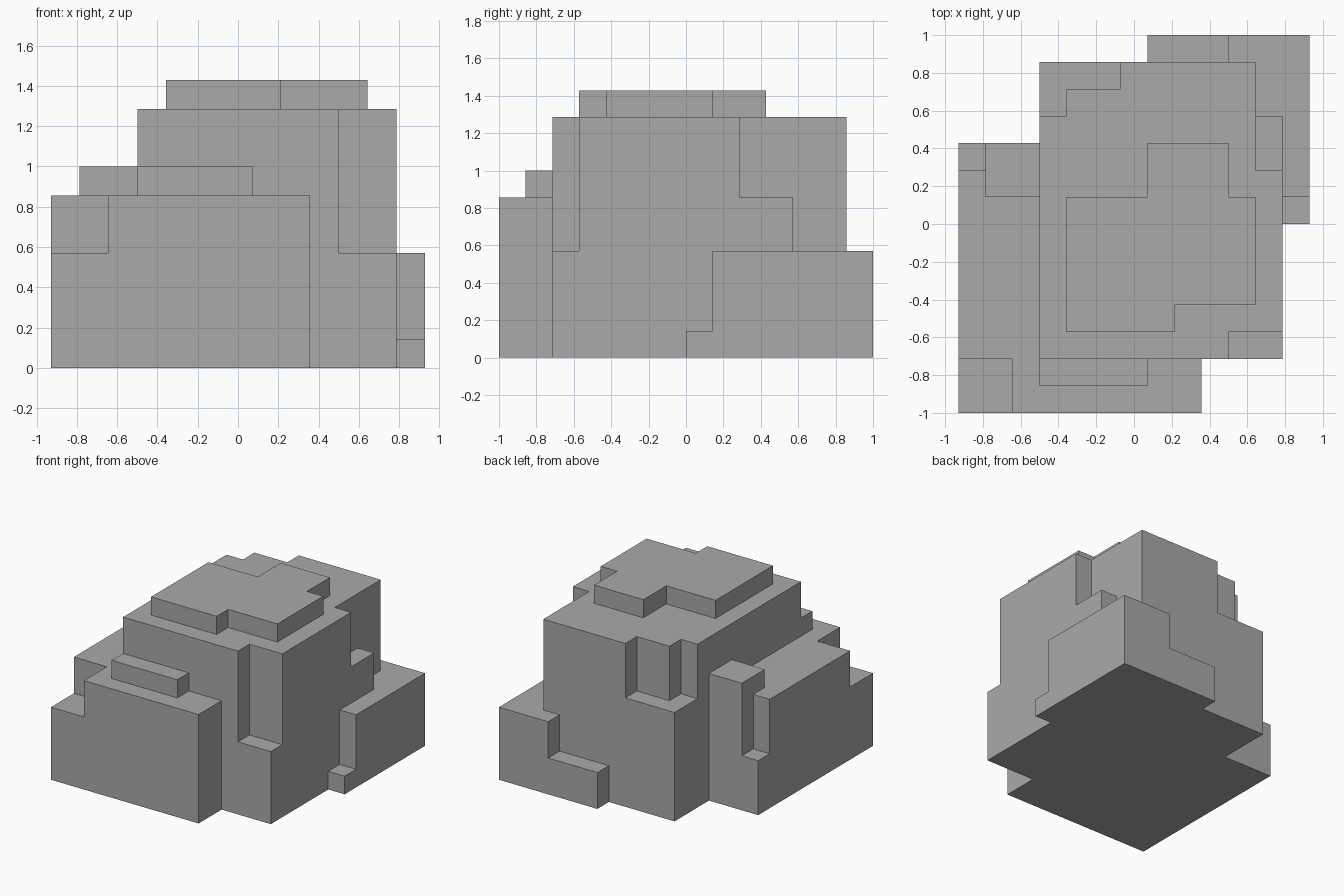
import bpy
import bmesh
import math

if "Cube" in bpy.data.objects:
    bpy.data.objects.remove(bpy.data.objects["Cube"])

U = 1 / 7                       # one step of the model's grid
NX, NY = 13, 14                 # footprint in grid steps

stone = bpy.data.materials.new("mid grey")
stone.diffuse_color = (0.4, 0.4, 0.4, 1)
stone.use_nodes = True
stone.node_tree.nodes["Principled BSDF"].inputs["Base Color"].default_value = stone.diffuse_color

# Terraces: (x0, x1, y0, y1, height) in grid steps; later ones replace earlier ones
terraces = [
    (0, 9, 0, 2, 6),            # front block
    (0, 2, 0, 2, 4),            # low front left corner
    (3, 7, 1, 2, 7),            # raised front ledge
    (0, 3, 2, 10, 6),           # left shoulder
    (1, 3, 8, 10, 7),           # left rear stub
    (0, 1, 9, 10, 3),           # left rear step
    (11, 13, 8, 14, 4),         # right rear wing
    (12, 13, 7, 8, 1),          # wing foot
    (10, 11, 13, 14, 4),        # wing's back return
    (7, 10, 13, 14, 2),         # low back ledge
    (3, 11, 2, 13, 9),          # main body
    (11, 12, 2, 9, 9),          # main body, right side
    (11, 12, 9, 11, 6),         # right side notch
    (10, 12, 2, 3, 4),          # front right corner notch
    (3, 6, 12, 13, 6),          # back left corner notch
    (3, 4, 11, 12, 6),
    (4, 11, 4, 8, 10),          # top cap
    (4, 8, 3, 4, 10),
    (7, 10, 8, 10, 10),
]

height = {}
for x0, x1, y0, y1, h in terraces:
    for i in range(x0, x1):
        for j in range(y0, y1):
            height[i, j] = h

bm = bmesh.new()


def quad(*pts):
    bm.faces.new([bm.verts.new(((x - NX / 2) * U, (y - NY / 2) * U, z * U))
                  for x, y, z in pts])


# Outer skin of the terraces: tops, underside and exposed walls
for (i, j), h in height.items():
    a, b, c, d = (i, j), (i + 1, j), (i + 1, j + 1), (i, j + 1)
    quad(*[(*p, h) for p in (a, b, c, d)])
    quad(*[(*p, 0) for p in (d, c, b, a)])
    for p, q, n in ((a, b, (i, j - 1)), (b, c, (i + 1, j)),
                    (c, d, (i, j + 1)), (d, a, (i - 1, j))):
        for k in range(height.get(n, 0), h):
            quad((*p, k), (*q, k), (*q, k + 1), (*p, k + 1))

# Weld, then merge coplanar squares into clean flat faces
bmesh.ops.remove_doubles(bm, verts=bm.verts, dist=1e-4)
bmesh.ops.dissolve_limit(bm, angle_limit=math.radians(1),
                         verts=bm.verts, edges=bm.edges)

mesh = bpy.data.meshes.new("stepped_rock")
bm.to_mesh(mesh)
bm.free()
mesh.materials.append(stone)
rock = bpy.data.objects.new("stepped_rock", mesh)
bpy.context.collection.objects.link(rock)
